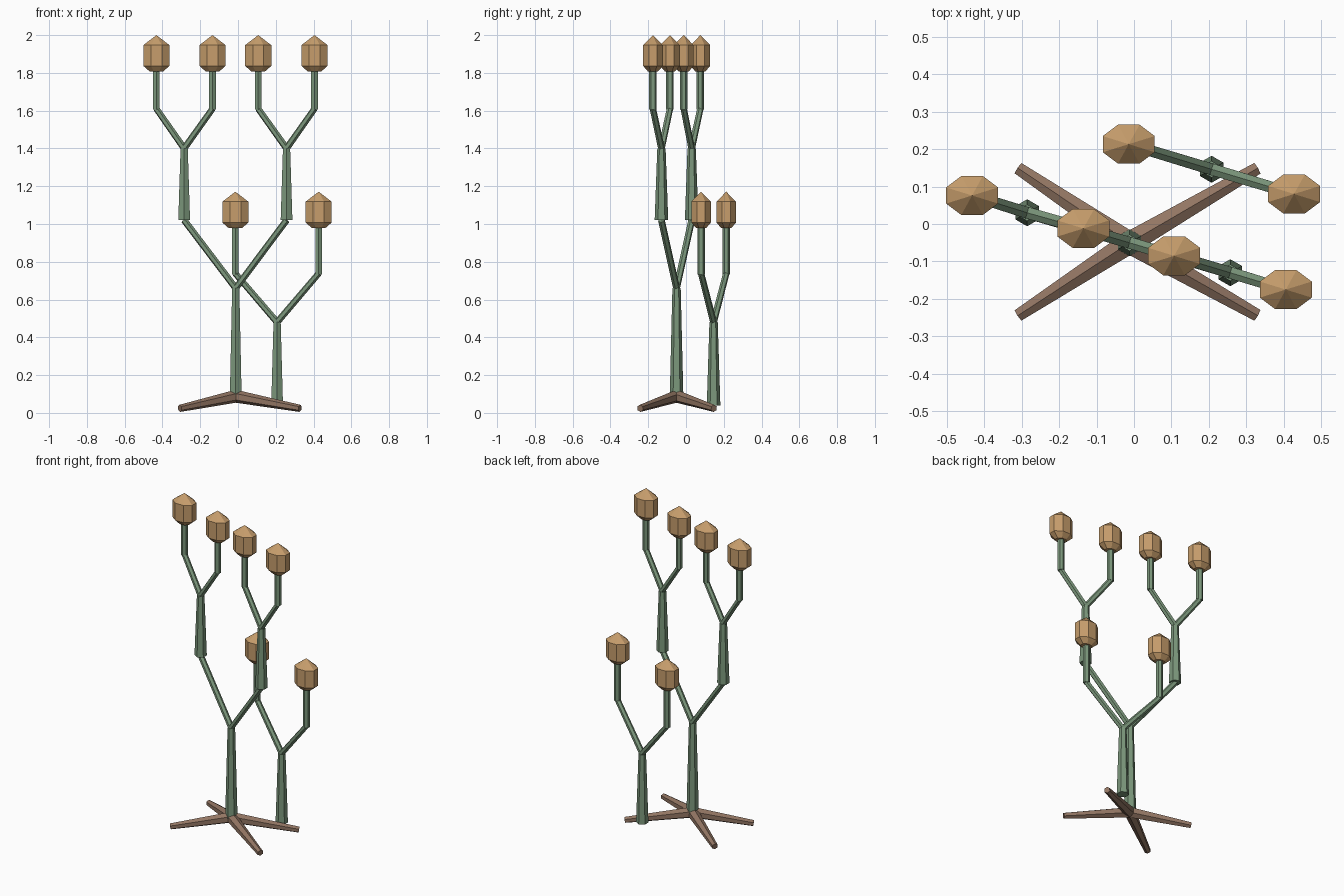
import bpy, bmesh
from math import sin, cos, pi
from mathutils import Vector, Matrix

cube = bpy.data.objects.get("Cube")
if cube:
    bpy.data.objects.remove(cube, do_unlink=True)


def material(name, rgb):
    m = bpy.data.materials.new(name)
    m.use_nodes = True
    m.diffuse_color = (*rgb, 1)
    m.node_tree.nodes["Principled BSDF"].inputs["Base Color"].default_value = (*rgb, 1)
    return m


GREEN = material("stem green", (0.20, 0.31, 0.20))
TAN = material("bud tan", (0.57, 0.34, 0.15))
BROWN = material("root brown", (0.29, 0.18, 0.125))


def add_object(name, bm, mat):
    bmesh.ops.recalc_face_normals(bm, faces=bm.faces)
    mesh = bpy.data.meshes.new(name)
    bm.to_mesh(mesh)
    bm.free()
    mesh.materials.append(mat)
    bpy.context.collection.objects.link(bpy.data.objects.new(name, mesh))


def tube(name, a, b, r1, r2, mat):
    """Six-sided tapered rod from a to b."""
    a, b = Vector(a), Vector(b)
    d = b - a
    turn = d.to_track_quat("Z", "Y").to_matrix().to_4x4()
    bm = bmesh.new()
    bmesh.ops.create_cone(bm, cap_ends=True, segments=6, radius1=r1, radius2=r2,
                          depth=d.length, matrix=Matrix.Translation((a + b) / 2) @ turn)
    add_object(name, bm, mat)


def bud(name, x, y, z):
    """Eight-sided bud, flattened front to back, with a pointed cap."""
    bm = bmesh.new()
    rings = []
    for h, r in ((0, 0.038), (0.03, 0.075), (0.14, 0.075)):
        angles = [(i + 0.5) * pi / 4 for i in range(8)]
        rings.append([bm.verts.new((x + r * cos(t), y + 0.75 * r * sin(t), z + h))
                      for t in angles])
    tip = bm.verts.new((x, y, z + 0.193))
    bm.faces.new(rings[0])
    for i in range(8):
        j = (i + 1) % 8
        for low, high in zip(rings, rings[1:]):
            bm.faces.new((low[i], low[j], high[j], high[i]))
        bm.faces.new((rings[-1][i], rings[-1][j], tip))
    add_object(name, bm, TAN)


def fork(name, base, fork_z, elbow_z, bud_z, tips):
    """Tapered trunk splitting into two arms with upright stalks and buds."""
    top = (base[0], base[1], fork_z)
    tube(name + "_trunk", base, top, 0.036, 0.022, GREEN)
    for side, (x, y) in zip(("right", "left"), tips):
        elbow = (x, y, elbow_z)
        tube(f"{name}_{side}_arm", top, elbow, 0.018, 0.017, GREEN)
        tube(f"{name}_{side}_stalk", (x, y, elbow_z - 0.005), (x, y, bud_z + 0.01),
             0.02, 0.02, GREEN)
        bud(f"{name}_{side}_bud", x, y, bud_z)


# Root legs
CX, CY = -0.012, -0.05
for side, x in (("right", -0.308), ("left", 0.328)):
    for end, y in (("front", -0.243), ("back", 0.148)):
        tube(f"{end}_{side}_root", (CX, CY, 0.088), (x, y, 0.024), 0.034, 0.019, BROWN)

# Main trunk and its two large arms
crotch = (CX, CY, 0.66)
tube("main_trunk", (CX, CY, 0.09), crotch, 0.036, 0.022, GREEN)
upper_right = (-0.285, 0.03, 1.02)
upper_left = (0.257, -0.13, 1.02)
tube("main_right_arm", crotch, upper_right, 0.018, 0.018, GREEN)
tube("main_left_arm", crotch, upper_left, 0.018, 0.018, GREEN)

# Forked stems with buds
fork("upper_right", upper_right, 1.4, 1.61, 1.807, ((-0.432, 0.076), (-0.135, -0.012)))
fork("upper_left", upper_left, 1.4, 1.61, 1.807, ((0.107, -0.085), (0.405, -0.175)))
fork("back", (0.207, 0.146, 0.04), 0.48, 0.738, 0.978, ((-0.014, 0.213), (0.427, 0.08)))
